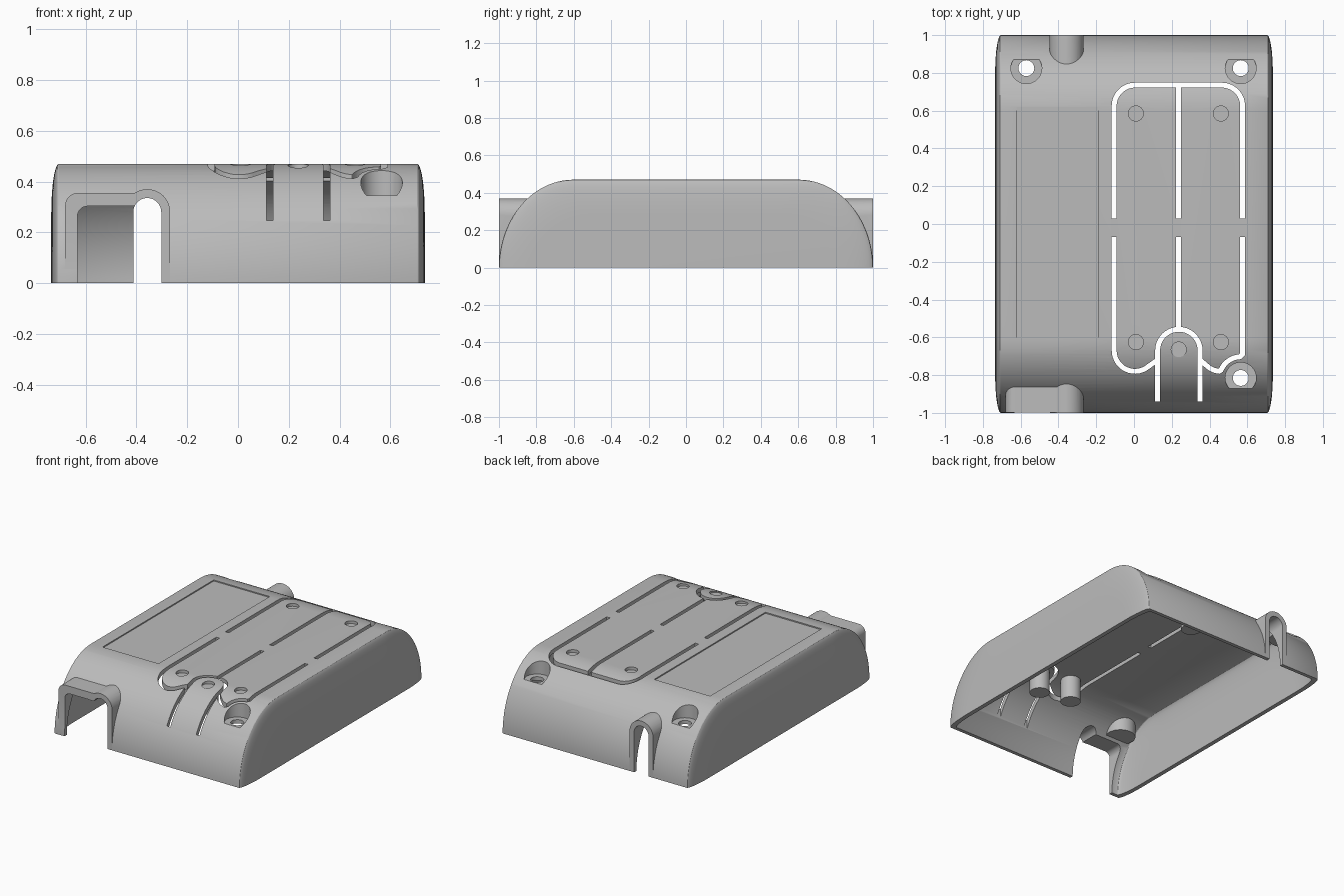
import bpy, bmesh, math
from mathutils import Vector

if "Cube" in bpy.data.objects:
    bpy.data.objects.remove(bpy.data.objects["Cube"])

grey = bpy.data.materials.new("light_grey_plastic")
grey.use_nodes = True
COLOR = (0.5, 0.5, 0.5, 1)
grey.diffuse_color = COLOR
grey.node_tree.nodes["Principled BSDF"].inputs["Base Color"].default_value = COLOR


def finish(name, bm):
    bmesh.ops.recalc_face_normals(bm, faces=bm.faces)
    me = bpy.data.meshes.new(name)
    bm.to_mesh(me)
    bm.free()
    me.materials.append(grey)
    ob = bpy.data.objects.new(name, me)
    bpy.context.collection.objects.link(ob)
    return ob


def loft(name, rings):
    """Skin a row of closed rings and cap both ends."""
    bm = bmesh.new()
    rows = [[bm.verts.new(p) for p in ring] for ring in rings]
    n = len(rows[0])
    for a, b in zip(rows, rows[1:]):
        for i in range(n):
            j = (i + 1) % n
            bm.faces.new((a[i], a[j], b[j], b[i]))
    bm.faces.new(rows[0])
    bm.faces.new(rows[-1])
    return finish(name, bm)


def combine(target, tool, operation):
    mod = target.modifiers.new(operation, 'BOOLEAN')
    mod.operation = operation
    mod.solver = 'EXACT'
    mod.object = tool
    bpy.context.view_layer.objects.active = target
    bpy.ops.object.modifier_apply(modifier=mod.name)
    bpy.data.objects.remove(tool)


def arc(cx, cy, r, start, end, n=14):
    angles = [math.radians(start + (end - start) * i / n) for i in range(n + 1)]
    return [(cx + r * math.cos(t), cy + r * math.sin(t)) for t in angles]


def body(name, half_x, half_y, height, floor):
    """Pillow-ended block with softly rounded side edges."""
    run = 0.4 * half_y
    quarter = arc(0, 0, 1, 0, 90, 28)
    profile = [(half_y - run + run * c, height * s) for c, s in quarter]
    profile += [(-y, z) for y, z in reversed(profile)]
    if floor < 0:
        profile = [(half_y, floor)] + profile + [(-half_y, floor)]
    side = [(half_x - 0.03 + 0.03 * s, 0.2 * (1 - c)) for c, s in arc(0, 0, 1, 0, 90, 10)]
    sections = [(-x, d) for x, d in reversed(side)] + side
    return loft(name, [[(x, y * (1 - d), z * (height - d) / height) for y, z in profile]
                       for x, d in sections])


def prism(name, outline, y0, y1):
    return loft(name, [[(x, y, z) for x, z in outline] for y in (y0, y1)])


def peg(x, y, r, z0, z1):
    ring = arc(x, y, r, 0, 360, 40)[:-1]
    return loft("peg", [[(px, py, z) for px, py in ring] for z in (z0, z1)])


def slot(path, width=0.026):
    """Upright ribbon along a plan path, used to cut a slit."""
    pts = [Vector(p) for p in path]
    rings = []
    for i, p in enumerate(pts):
        before = (p - pts[i - 1]).normalized() if i else None
        after = (pts[i + 1] - p).normalized() if i + 1 < len(pts) else None
        along = ((before or after) + (after or before)).normalized()
        lean = along.dot(after or before)
        side = Vector((-along.y, along.x)) * width / 2 / max(lean, 0.6)
        a, b = p + side, p - side
        rings.append([(a.x, a.y, 0.1), (b.x, b.y, 0.1), (b.x, b.y, 0.6), (a.x, a.y, 0.6)])
    return loft("slot", rings)


def arch(r, bottom):
    cx, cz = -0.357, 0.28
    return [(cx + r, bottom)] + arc(cx, cz, r, 0, 180, 24) + [(cx - r, bottom)]


def port(left, top, r, bottom):
    return [(-0.36, bottom), (-0.36, top)] + arc(left + r, top - r, r, 90, 180, 8) + [(left, bottom)]


# Outer housing with cable and socket hoods
shell = body("enclosure_cover", 0.735, 1.0, 0.47, 0)
combine(shell, prism("front_cable_hood", arch(0.09, 0), -1, -0.75), 'UNION')
combine(shell, prism("rear_cable_hood", arch(0.09, 0), 0.75, 1), 'UNION')
combine(shell, prism("socket_hood", port(-0.68, 0.355, 0.05, 0), -0.997, -0.75), 'UNION')

# Hollow inside, leaving button posts and screw bosses standing
screws = [(-0.57, 0.825), (0.565, 0.825), (0.565, -0.815)]
buttons = [(0.01, 0.585), (0.46, 0.585), (0.01, -0.625), (0.46, -0.625), (0.237, -0.665)]
cavity = body("cavity", 0.705, 0.975, 0.442, -0.1)
for x, y in buttons:
    combine(cavity, peg(x, y, 0.065, 0.285, 0.6), 'DIFFERENCE')
for x, y in screws + [(-0.57, -0.815)]:
    combine(cavity, peg(x, y, 0.096, 0.32, 0.6), 'DIFFERENCE')
combine(shell, cavity, 'DIFFERENCE')

# Cable and socket openings
for outline, y0, y1 in ((arch(0.055, -0.1), -1.1, -0.8),
                        (arch(0.055, -0.1), 0.8, 1.1),
                        (port(-0.632, 0.303, 0.04, -0.1), -1.1, -0.8)):
    combine(shell, prism("opening", outline, y0, y1), 'DIFFERENCE')

# Counterbored screw holes and button dimples
for x, y in screws:
    combine(shell, peg(x, y, 0.082, 0.345, 0.6), 'DIFFERENCE')
    combine(shell, peg(x, y, 0.042, 0.1, 0.62), 'DIFFERENCE')
for x, y in buttons:
    combine(shell, peg(x, y, 0.04, 0.45, 0.6), 'DIFFERENCE')

# Slits that free the button panels
slits = [
    [(-0.105, 0.03)] + arc(0.005, 0.625, 0.11, 180, 90) + arc(0.465, 0.625, 0.11, 90, 0) + [(0.575, 0.03)],
    [(0.235, 0.73), (0.235, 0.03)],
    [(0.235, -0.07), (0.235, -0.56)],
    [(-0.105, -0.07)] + arc(0.005, -0.67, 0.11, 180, 310) + [(0.125, -0.72)],
    [(0.125, -0.94)] + arc(0.2375, -0.67, 0.1125, 180, 0, 20) + [(0.35, -0.94)],
    [(0.35, -0.72)] + arc(0.46, -0.67, 0.11, 225, 265, 6)
    + arc(0.565, -0.815, 0.112, 158, 92, 8) + [(0.575, -0.69), (0.575, -0.07)],
]
for path in slits:
    combine(shell, slot(path), 'DIFFERENCE')

# Shallow label recess
label = [(-0.62, 0.462), (-0.19, 0.462), (-0.19, 0.6), (-0.62, 0.6)]
combine(shell, prism("label_recess", label, -0.6, 0.62), 'DIFFERENCE')

bpy.ops.object.select_all(action='DESELECT')
shell.select_set(True)
bpy.context.view_layer.objects.active = shell
bpy.ops.object.shade_smooth_by_angle(angle=math.radians(30))
